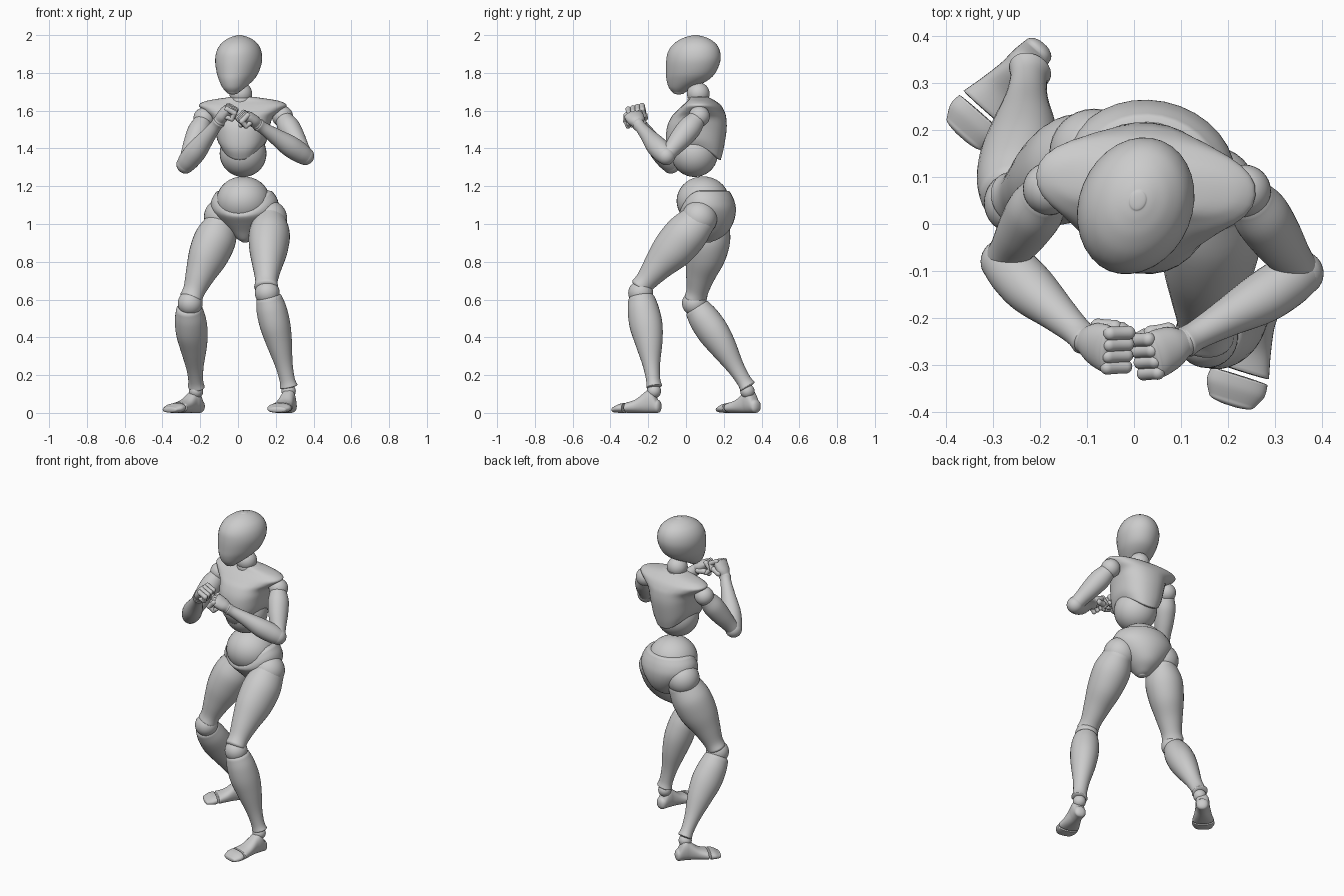
import bpy, bmesh, math
from mathutils import Vector as V

SEG = 32


def ball(name, loc, r):
    r = r if isinstance(r, tuple) else (r, r, r)
    bpy.ops.mesh.primitive_uv_sphere_add(segments=32, ring_count=18, radius=1, location=loc)
    o = bpy.context.object
    o.name, o.scale = name, r
    bpy.ops.object.shade_smooth()
    return o


def smooth_rows(rows, steps=5):
    """Catmull-Rom interpolation between profile rows."""
    rows = [tuple(r) + (0,) * (6 - len(r)) for r in rows]
    out = []
    for i in range(len(rows) - 1):
        p = [rows[max(i - 1, 0)], rows[i], rows[i + 1], rows[min(i + 2, len(rows) - 1)]]
        for s in range(steps):
            u = s / steps
            out.append([0.5 * (2 * b + (c - a) * u + (2 * a - 5 * b + 4 * c - d) * u * u
                               + (3 * b - a - 3 * c + d) * u ** 3) for a, b, c, d in zip(*p)])
    return out + [list(rows[-1])]


def loft(name, a, b, front, rows, caps=(0.5, 0.5), power=1.0):
    """Skin ellipses along a-b. Row: t, half width, front, back, front sag, back sag."""
    a, b, front = V(a), V(b), V(front)
    length = (b - a).length
    ax = (b - a).normalized()
    f = (front - ax * front.dot(ax)).normalized()
    side = ax.cross(f)
    body = [(r[0] * length, r, 1.0) for r in smooth_rows(rows)]

    def dome(item, sign, cap):
        t, r, _ = item
        h = cap * min(r[1], (r[2] + r[3]) / 2)
        return [(t + sign * h * math.sin(k * math.pi / 12), r, math.cos(k * math.pi / 12))
                for k in range(1, 6)]
    rings = dome(body[0], -1, caps[0])[::-1] + body + dome(body[-1], 1, caps[1])
    bm = bmesh.new()
    loops = []
    for t, r, s in rings:
        depth, off = (r[2] + r[3]) / 2, (r[2] - r[3]) / 2
        loop = []
        for i in range(SEG):
            q = 2 * math.pi * i / SEG
            c, n = math.cos(q), math.sin(q)
            x = math.copysign(abs(c) ** power, c) * r[1] * s
            y = math.copysign(abs(n) ** power, n) * depth * s + off
            sag = (r[4] if n > 0 else r[5]) * n * n * s
            loop.append(bm.verts.new(a + ax * (t - sag) + side * x + f * y))
        loops.append(loop)
    for l0, l1 in zip(loops, loops[1:]):
        for i in range(SEG):
            j = (i + 1) % SEG
            bm.faces.new((l0[i], l0[j], l1[j], l1[i]))
    bm.faces.new(loops[0][::-1])
    bm.faces.new(loops[-1])
    bmesh.ops.recalc_face_normals(bm, faces=bm.faces)
    for fc in bm.faces:
        fc.smooth = True
    me = bpy.data.meshes.new(name)
    bm.to_mesh(me)
    bm.free()
    o = bpy.data.objects.new(name, me)
    bpy.context.collection.objects.link(o)
    return o


def capsule(name, a, b, r):
    loft(name, a, b, (0.31, 0.52, 0.79), [(0, r, r, r), (0.5, r * .95, r * .95, r * .95), (1, r, r, r)], (1, 1))


# Head and neck
loft("head", (.008, .05, 0), (.008, .05, 1), (-.38, -.93, 0), [
    (1.695, .03, .125, -.065), (1.72, .057, .147, -.015), (1.76, .086, .16, .065), (1.80, .106, .162, .108),
    (1.86, .12, .16, .134), (1.91, .116, .15, .134), (1.95, .097, .122, .115), (1.978, .066, .082, .08),
    (1.992, .036, .045, .045), (1.997, .018, .022, .022)], (.3, .2))
ball("neck", (.015, .065, 1.69), .06)
capsule("neck_base", (.018, .07, 1.62), (.016, .067, 1.65), .06)

# Torso
loft("chest", (.023, .06, 0), (.023, .06, 1), (-.1, -1, 0), [
    (1.41, .112, .135, .125, .07, .07), (1.45, .132, .163, .14, .05, .05), (1.52, .146, .163, .155, .02, .02),
    (1.565, .162, .138, .152), (1.6, .205, .105, .14), (1.628, .234, .075, .122),
    (1.648, .205, .052, .098), (1.66, .15, .042, .08), (1.67, .08, .035, .06)], (.1, .1), .88)
ball("waist", (.027, .045, 1.373), .124)
ball("belly", (.028, .09, 1.122), (.143, .14, .13))
loft("pelvis", (.035, .11, 0), (.035, .11, 1), (-.2, -1, 0), [
    (.908, .02, .015, .03), (.92, .04, .035, .062), (.96, .085, .07, .115), (1.02, .14, .11, .145, .02),
    (1.08, .178, .14, .153, .05), (1.13, .176, .146, .142, .085), (1.17, .152, .14, .122, .11)], (.3, .1))

# Legs
thigh = [(0, .085, .09, .1), (.2, .108, .112, .115), (.45, .1, .11, .108), (.7, .077, .085, .075),
         (.9, .06, .062, .055), (1, .064, .06, .052)]
shin = [(0, .07, .072, .072), (.12, .08, .082, .085), (.3, .08, .083, .092), (.5, .068, .066, .08),
        (.75, .047, .043, .05), (.92, .041, .036, .039), (1, .048, .04, .043)]
foot = [(.022, .034, .04, .03), (.045, .038, .085, .03), (.065, .04, .095, .03), (.09, .041, .08, .03),
        (.14, .05, .042, .03), (.19, .062, .025, .03)]
toes = [(.203, .063, .023, .03), (.23, .064, .017, .03), (.258, .05, .003, .028)]
legs = {
    "left": dict(hip=(.165, .07, 1.03), top=(.17, .06, 1.02), low=(.15, -.235, .665), knee=(.155, -.24, .635),
                 shin=(.165, -.235, .6), ankle=(.268, -.17, .14), heel=(.285, -.13, .03), dir=(-.3, -.95, 0)),
    "right": dict(hip=(-.085, .15, 1.04), top=(-.09, .14, 1.0), low=(-.245, .055, .61), knee=(-.253, .045, .58),
                  shin=(-.258, .065, .545), ankle=(-.222, .325, .14), heel=(-.19, .385, .03), dir=(-.66, -.75, 0)),
}
for s, p in legs.items():
    d = V(p["dir"]).normalized()
    heel = V(p["heel"])
    ball(s + "_hip", p["hip"], .095)
    loft(s + "_thigh", p["top"], p["low"], d + V((0, 0, .2)), thigh, (.7, .4))
    ball(s + "_knee", p["knee"], .066)
    loft(s + "_shin", p["shin"], p["ankle"], d, shin, (.5, .2))
    ball(s + "_ankle", V(p["ankle"]) - V((0, 0, .025)), .038)
    loft(s + "_foot", heel, heel + d, (0, 0, 1), foot, (.6, .1), .88)
    loft(s + "_toes", heel, heel + d, (0, 0, 1), toes, (.1, .7), .88)

# Arms
upper = [(0, .05, .052, .052), (.2, .06, .062, .062), (.5, .055, .058, .058), (.8, .045, .045, .045),
         (1, .042, .042, .042)]
fore = [(-.02, .047, .047, .047), (.12, .055, .056, .054), (.35, .056, .058, .05), (.65, .042, .042, .038),
        (.9, .032, .032, .03), (1, .035, .035, .032)]
palm = [(.1, .032, .03, .03), (.4, .045, .032, .034), (.8, .051, .027, .032), (1, .05, .02, .022)]
arms = {
    "left": ((.235, .07, 1.57), (.355, -.105, 1.36), (.108, -.25, 1.525), (-.7, -.32, .6), (-.6, 0, -.8)),
    "right": ((-.18, .075, 1.56), (-.278, -.08, 1.315), (-.102, -.245, 1.54), (.5, -.25, .8), (.85, 0, -.3)),
}
for s, (sh, el, wr, d, n) in arms.items():
    sh, el, wr, d, n = V(sh), V(el), V(wr), V(d).normalized(), V(n)
    n = (n - d * n.dot(d)).normalized()
    c = d.cross(n)
    ball(s + "_shoulder", sh, .056)
    loft(s + "_upper_arm", sh.lerp(el, .12), el, (0, -1, .3), upper, (.7, .6))
    ball(s + "_elbow", el, .048)
    loft(s + "_forearm", el, wr, (0, -1, -.3), fore, (.8, .3))
    ball(s + "_wrist", wr + d * .005, .032)
    # Clenched hand
    k = wr + d * .09
    loft(s + "_palm", wr, k, -n, palm, (.6, .5))
    for i in range(4):
        p0 = k + c * (i - 1.5) * .025 + d * .004
        p1 = p0 + d * .002 + n * .044
        p2 = p1 - d * .035 + n * .004
        p3 = p2 - n * .024 - d * .006
        for j, (a, b) in enumerate(((p0, p1), (p1, p2), (p2, p3))):
            capsule(f"{s}_finger_{i + 1}_{j + 1}", a, b, .0148 - .001 * j)
    side = c if c.y > 0 else -c
    t0 = wr + d * .025 + side * .034 + n * .012
    t1 = t0 + d * .03 + n * .022 + side * .004
    capsule(s + "_thumb_base", t0, t1, .017)
    capsule(s + "_thumb_tip", t1, t1 + d * .012 + n * .026 - side * .016, .014)
